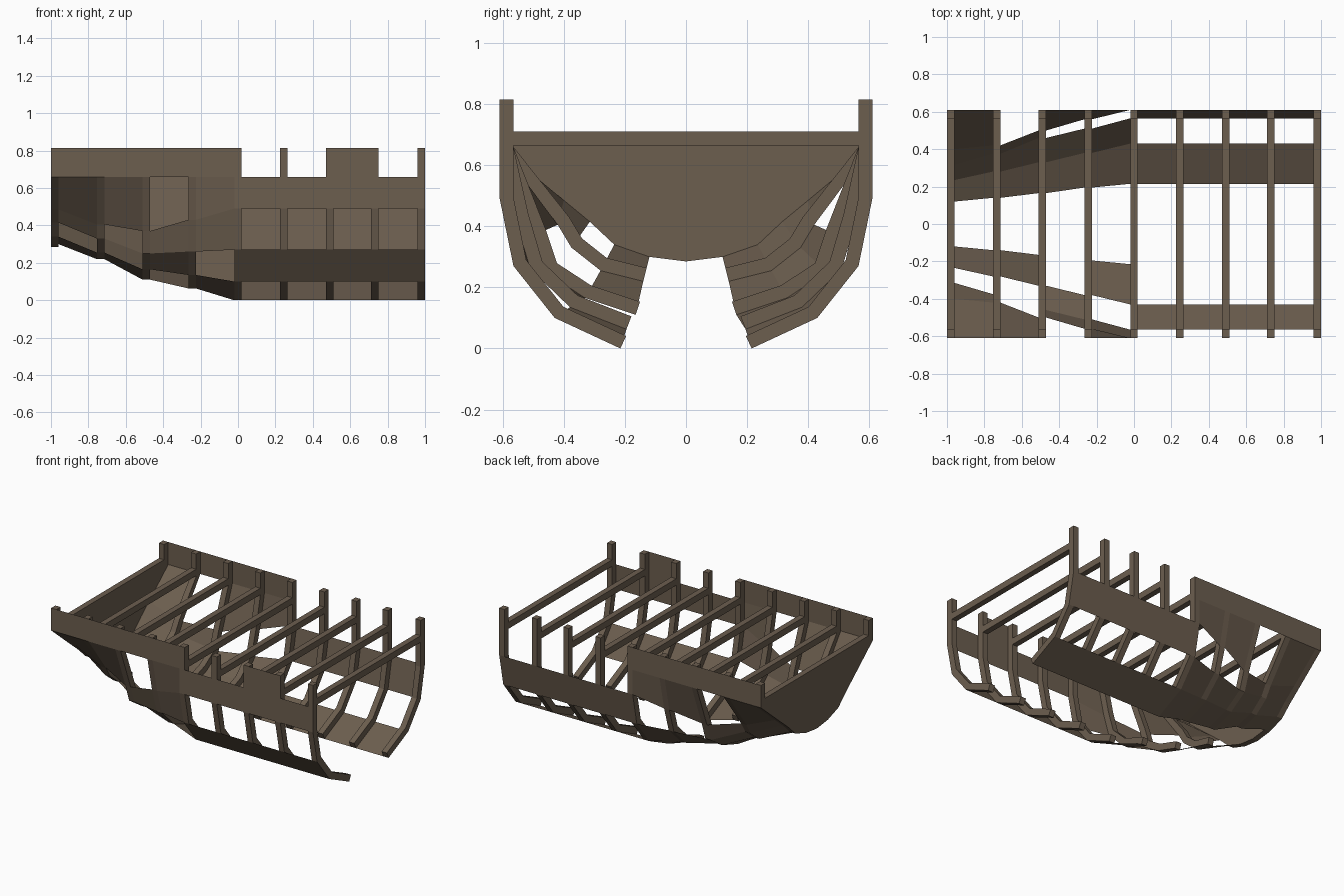
import bpy, bmesh
from mathutils import Vector

if "Cube" in bpy.data.objects:
    bpy.data.objects.remove(bpy.data.objects["Cube"])

wood = bpy.data.materials.new("weathered_wood")
wood.diffuse_color = (0.15, 0.112, 0.078, 1)
wood.use_nodes = True
wood.node_tree.nodes["Principled BSDF"].inputs["Base Color"].default_value = wood.diffuse_color

HALF = 0.02      # half the width of a rib along x
THICK = 0.045    # depth of a rib
RAIL, TOP = 0.66, 0.815
STATIONS = [-0.98, -0.735, -0.49, -0.245, 0.0, 0.245, 0.49, 0.73, 0.98]

# Half sections (y, z) from the keel side up to the widest chine
MID = [(.215, 0), (.43, .10), (.565, .27), (.61, .49)]
STERN = [
    [(.12, .30), (.235, .34), (.315, .415), (.40, .485)],
    [(.14, .22), (.28, .255), (.375, .33), (.42, .405)],
    [(.165, .11), (.33, .165), (.46, .25), (.50, .37)],
    [(.195, .063), (.38, .135), (.51, .26), (.56, .43)],
]


def section(i):
    pts = STERN[i] if i < 4 else MID
    return pts + [(.61, RAIL), (.61, TOP)]


def make(name, bm):
    mesh = bpy.data.meshes.new(name)
    bm.to_mesh(mesh)
    bm.free()
    obj = bpy.data.objects.new(name, mesh)
    bpy.context.collection.objects.link(obj)
    mesh.materials.append(wood)
    return obj


def prism(bm, yz, x0, x1):
    """Extrude a closed outline in the yz plane between two x positions."""
    a = [bm.verts.new((x0, y, z)) for y, z in yz]
    b = [bm.verts.new((x1, y, z)) for y, z in yz]
    bm.faces.new(a)
    bm.faces.new(b[::-1])
    n = len(yz)
    for i in range(n):
        j = (i + 1) % n
        bm.faces.new((a[j], a[i], b[i], b[j]))


def inner_line(pts):
    """Offset the section inwards with mitred corners."""
    p = [Vector(q) for q in pts]
    normals = []
    for a, b in zip(p, p[1:]):
        d = (b - a).normalized()
        normals.append(Vector((-d.y, d.x)))
    out = []
    for i, q in enumerate(p):
        n0, n1 = normals[max(i - 1, 0)], normals[min(i, len(normals) - 1)]
        m = (n0 + n1).normalized()
        out.append(tuple(q + m * THICK / m.dot(n0)))
    out[4] = (.61 - THICK, RAIL)
    return out


# Ribs, one pair per station, and the deck beams joining them
for i, x in enumerate(STATIONS):
    outer = section(i)
    inner = inner_line(outer)
    for side, s in (("left", 1), ("right", -1)):
        bm = bmesh.new()
        for k in range(5):
            quad = [outer[k], outer[k + 1], inner[k + 1], inner[k]]
            prism(bm, [(s * y, z) for y, z in quad], x - HALF, x + HALF)
        bmesh.ops.remove_doubles(bm, verts=bm.verts, dist=1e-5)
        # drop the hidden joints between rib segments
        seen = {}
        for f in bm.faces:
            seen.setdefault(tuple(round(c, 4) for c in f.calc_center_median()), []).append(f)
        inside = [f for g in seen.values() if len(g) > 1 for f in g]
        bmesh.ops.delete(bm, geom=inside, context='FACES')
        bmesh.ops.recalc_face_normals(bm, faces=bm.faces)
        make(f"rib_{side}_{i}", bm)
    bm = bmesh.new()
    prism(bm, [(-.565, .665), (.565, .665), (.565, .71), (-.565, .71)], x - HALF, x + HALF)
    bmesh.ops.recalc_face_normals(bm, faces=bm.faces)
    make(f"deck_beam_{i}", bm)

# Transom closing the stern
half = section(0)[:5]
bm = bmesh.new()
outline = [(0, .285)] + half + [(.565, .67), (-.565, .67)] + [(-y, z) for y, z in half[::-1]]
prism(bm, outline, -1.0, -0.96)
bmesh.ops.recalc_face_normals(bm, faces=bm.faces)
make("transom", bm)

# Planking that survives in each bay: strake numbers 0 (bottom) to 4 (bulwark)
PLANKS = {
    1: [(0, 1, 2, 3, 4), (0, 1, 2, 4), (0, 1, 3, 4), (0, 1, 3, 4)] + [(0, 2)] * 4,
    -1: [(0, 2, 3, 4), (0, 3, 4), (1, 2, 4), (0, 2, 3, 4),
         (1, 3), (1, 3), (1, 3, 4), (1, 3)],
}
for s, bays in PLANKS.items():
    side = "left" if s > 0 else "right"
    for b, strakes in enumerate(bays):
        x0, x1 = STATIONS[b] + HALF, STATIONS[b + 1] - HALF
        p, q = section(b), section(b + 1)
        bm = bmesh.new()
        for k in strakes:
            corners = [(x0, p[k]), (x1, q[k]), (x1, q[k + 1]), (x0, p[k + 1])]
            vs = [bm.verts.new((x, s * y, z)) for x, (y, z) in corners]
            bm.faces.new(vs if s < 0 else vs[::-1])
        bmesh.ops.remove_doubles(bm, verts=bm.verts, dist=1e-5)
        make(f"planking_{side}_{b}", bm)
